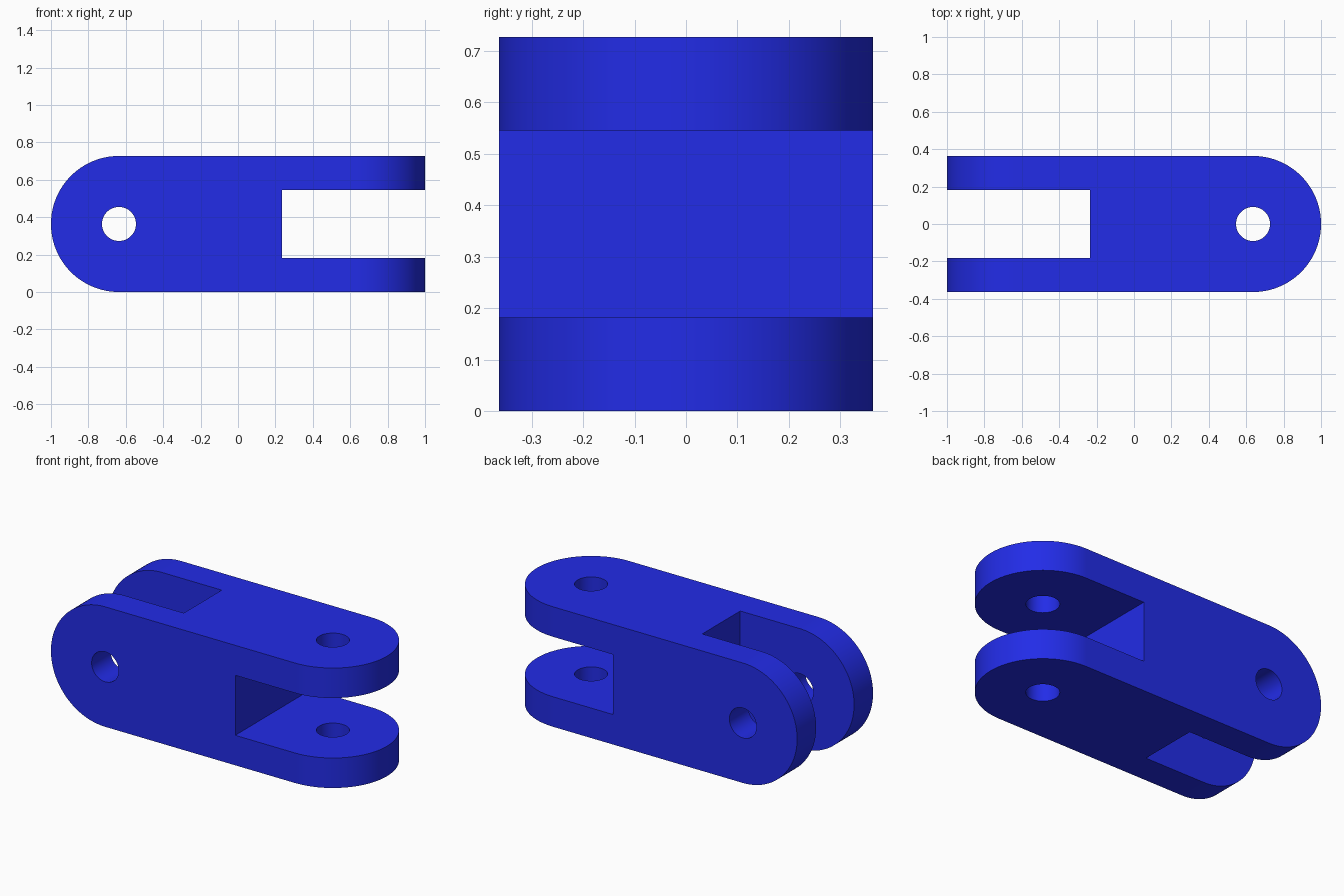
import bpy, bmesh
from math import pi, sin, cos
from mathutils import Matrix

if "Cube" in bpy.data.objects:
    bpy.data.objects.remove(bpy.data.objects["Cube"])

U = 1 / 11               # drawing unit
R = 4 * U                # rounded end radius and half thickness
PIN_X = 1 - R            # pin hole distance from the middle
SLOT_FLOOR = 2.6 * U     # x where each fork slot ends
SEG = 64

UPRIGHT = Matrix.Translation((0, 0, R))
# turns the right-hand fork into the left-hand one: flipped in x, rolled a quarter turn
LEFT = UPRIGHT @ Matrix.Rotation(pi / 2, 4, 'X') @ Matrix.Rotation(pi, 4, 'Z')


def prism(name, outline, half_height, matrix):
    """Extrude an xy outline symmetrically along z."""
    bm = bmesh.new()
    face = bm.faces.new([bm.verts.new((x, y, -half_height)) for x, y in outline])
    ext = bmesh.ops.extrude_face_region(bm, geom=[face])
    verts = [v for v in ext["geom"] if isinstance(v, bmesh.types.BMVert)]
    bmesh.ops.translate(bm, verts=verts, vec=(0, 0, 2 * half_height))
    bmesh.ops.transform(bm, matrix=matrix, verts=bm.verts)
    bmesh.ops.recalc_face_normals(bm, faces=bm.faces)
    mesh = bpy.data.meshes.new(name)
    bm.to_mesh(mesh)
    bm.free()
    obj = bpy.data.objects.new(name, mesh)
    bpy.context.collection.objects.link(obj)
    return obj


def combine(target, tool, operation):
    """Apply a boolean and discard the helper."""
    tool.hide_render = True
    mod = target.modifiers.new(operation.lower(), 'BOOLEAN')
    mod.operation, mod.object, mod.solver = operation, tool, 'EXACT'
    bpy.context.view_layer.objects.active = target
    bpy.ops.object.modifier_apply(modifier=mod.name)
    bpy.data.objects.remove(tool)


# Body: one half-round bar per end, joined where their square ends meet
arc = [(PIN_X + R * cos(a), R * sin(a))
       for a in (-pi / 2 + pi * i / SEG for i in range(SEG + 1))]
rounded_long = [(-1.2, R), (-1.2, -R)] + arc
link = prism("double_fork_link", rounded_long, R, UPRIGHT)
combine(link, prism("left_rounding", rounded_long, R * 1.2, LEFT), 'INTERSECT')

# Fork slots and pin holes, the left end turned a quarter about the long axis
slot = [(SLOT_FLOOR, -2), (1.2, -2), (1.2, 2), (SLOT_FLOOR, 2)]
hole = [(PIN_X + U * cos(2 * pi * i / SEG), U * sin(2 * pi * i / SEG))
        for i in range(SEG)]
for matrix in (UPRIGHT, LEFT):
    combine(link, prism("slot_cutter", slot, 2 * U, matrix), 'DIFFERENCE')
    combine(link, prism("hole_cutter", hole, 1, matrix), 'DIFFERENCE')

# Blue finish
blue = bpy.data.materials.new("blue")
blue.diffuse_color = (0.016, 0.025, 0.8, 1)
blue.use_nodes = True
blue.node_tree.nodes["Principled BSDF"].inputs["Base Color"].default_value = blue.diffuse_color
link.data.materials.clear()
link.data.materials.append(blue)

# Smooth rounds, crisp edges, flat sides
bpy.ops.object.select_all(action='DESELECT')
link.select_set(True)
bpy.context.view_layer.objects.active = link
bpy.ops.object.shade_smooth_by_angle(angle=pi / 6)
weighted = link.modifiers.new("weighted_normals", 'WEIGHTED_NORMAL')
weighted.keep_sharp = True
